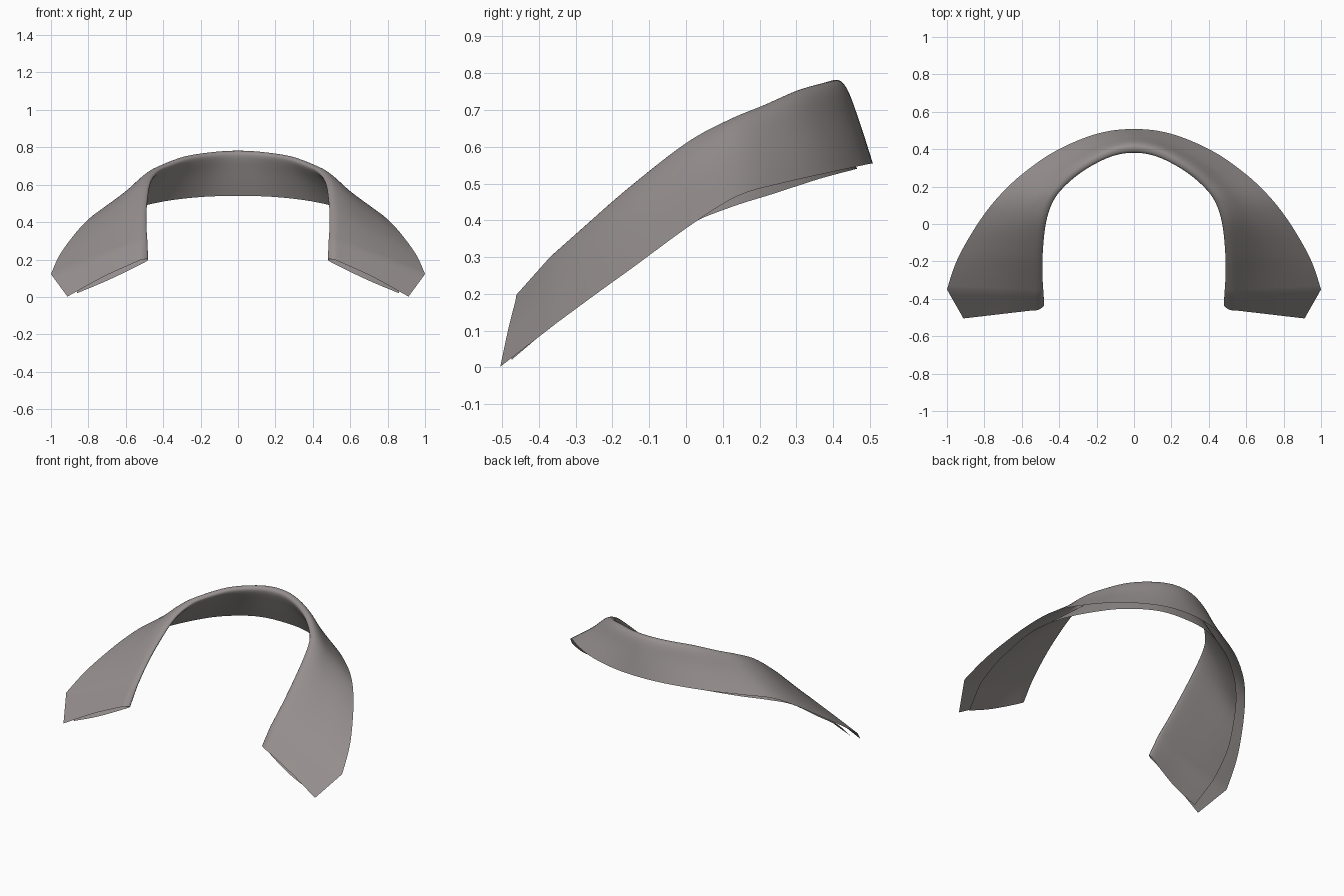
import bpy, bmesh
from mathutils import Vector as V

if "Cube" in bpy.data.objects:
    bpy.data.objects.remove(bpy.data.objects["Cube"])

# Half of the collar, from centre back to front tip: outer hem, fold crest, inner hem
HEM = [(0, .508, .555), (.2, .482, .55), (.42, .39, .53), (.6, .265, .502), (.73, .14, .466),
       (.83, .01, .385), (.92, -.14, .275), (.965, -.24, .203), (1, -.35, .122), (.912, -.505, .002)]
FOLD = [(0, .408, .782), (.13, .383, .775), (.275, .305, .753), (.385, .212, .713), (.455, .12, .675),
        (.495, 0, .61), (.512, -.16, .485), (.515, -.28, .38), (.512, -.37, .30), (.51, -.458, .20)]
INNER = [(0, .465, .54), (.19, .445, .535), (.39, .36, .512), (.56, .24, .473), (.68, .12, .435),
         (.77, 0, .383), (.845, -.14, .277), (.875, -.24, .207), (.888, -.34, .135), (.86, -.475, .02)]


def spline(pts, steps, mirrored_start=False):
    """Smooth curve through the points."""
    p = [V(q) for q in pts]
    first = V((-p[1].x, p[1].y, p[1].z)) if mirrored_start else 2 * p[0] - p[1]
    p = [first] + p + [2 * p[-1] - p[-2]]
    out = []
    for i in range(1, len(p) - 2):
        a, b, c, d = p[i - 1:i + 3]
        for k in range(steps):
            t = k / steps
            out.append(.5 * (2 * b + (c - a) * t + (2 * a - 5 * b + 4 * c - d) * t * t
                             + (3 * b - a - 3 * c + d) * t ** 3))
    return out + [p[-2]]


def edge_curve(pts, steps=5):
    """Smooth to the front corner, then straight to the tip."""
    out = spline(pts[:-1], steps, True)
    a, b = V(pts[-2]), V(pts[-1])
    return out + [a.lerp(b, k / steps) for k in range(1, steps + 1)]


def section(h, f, b, s):
    """Folded cross-section: outer leaf, rounded crest, inner leaf."""
    out = V((h.x - f.x, h.y - f.y, 0)).normalized()
    lift = out + V((0, 0, .4))
    mid = .012 - .05 * s * (1 - s)
    keys = [h,
            h.lerp(f, .5) + lift * mid,
            h.lerp(f, .87) + lift * (.016 - .01 * s),
            f,
            f.lerp(b, .10) - out * (.033 + .022 * s) + V((0, .024 * s, .008 * s)),
            f.lerp(b, .5) - out * .022 * (1 - s) - V((0, 0, .016 * s)),
            b]
    return spline(keys, 5)


bm = bmesh.new()
curves = list(zip(edge_curve(HEM), edge_curve(FOLD), edge_curve(INNER)))
rows = []
for i, (h, f, b) in enumerate(curves):
    rows.append([bm.verts.new(p) for p in section(h, f, b, i / (len(curves) - 1))])
for v in rows[0]:
    v.co.x = 0
for r, q in zip(rows, rows[1:]):
    for j in range(len(r) - 1):
        bm.faces.new((r[j], r[j + 1], q[j + 1], q[j]))
bmesh.ops.recalc_face_normals(bm, faces=bm.faces)
# Outer leaf faces away from the neck
bm.faces.ensure_lookup_table()
if bm.faces[0].normal.y < 0:
    bmesh.ops.reverse_faces(bm, faces=bm.faces)

mesh = bpy.data.meshes.new("collar")
bm.to_mesh(mesh)
bm.free()
collar = bpy.data.objects.new("collar", mesh)
bpy.context.collection.objects.link(collar)

# Warm grey cloth
cloth = bpy.data.materials.new("warm grey cloth")
cloth.diffuse_color = (.30, .275, .27, 1)
cloth.use_nodes = True
cloth.node_tree.nodes["Principled BSDF"].inputs["Base Color"].default_value = cloth.diffuse_color
mesh.materials.append(cloth)

# Other half
mirror = collar.modifiers.new("mirror", 'MIRROR')
mirror.use_clip = True
mirror.merge_threshold = .0005

bpy.context.view_layer.objects.active = collar
collar.select_set(True)
bpy.ops.object.shade_smooth()
